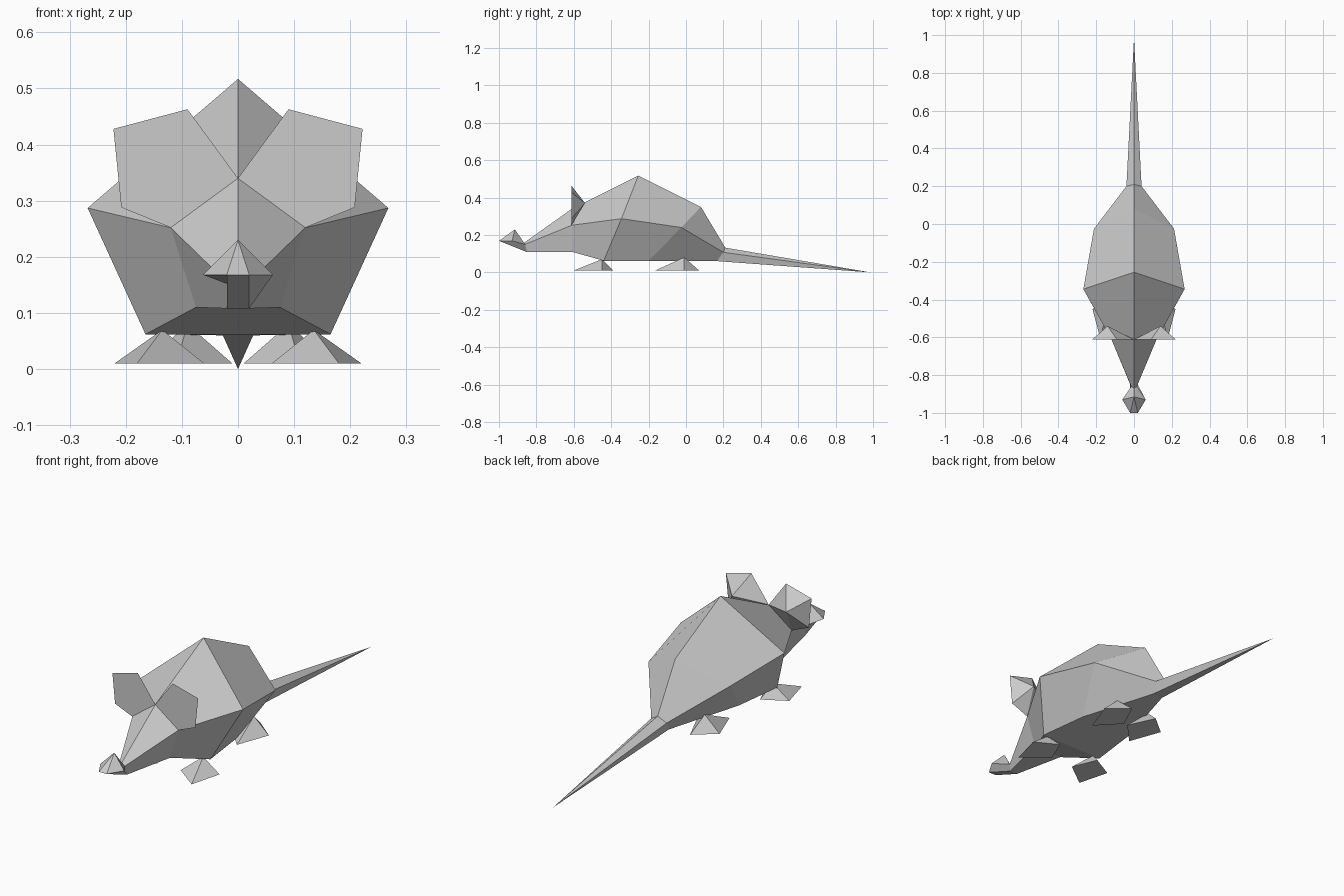
import bpy
import bmesh

cube = bpy.data.objects.get("Cube")
if cube:
    bpy.data.objects.remove(cube, do_unlink=True)

grey = bpy.data.materials.new("light_grey")
grey.use_nodes = True
grey.diffuse_color = (0.6, 0.6, 0.6, 1)
grey.node_tree.nodes["Principled BSDF"].inputs["Base Color"].default_value = (0.6, 0.6, 0.6, 1)


def finish(name, bm):
    bmesh.ops.recalc_face_normals(bm, faces=bm.faces)
    mesh = bpy.data.meshes.new(name)
    bm.to_mesh(mesh)
    bm.free()
    mesh.materials.append(grey)
    obj = bpy.data.objects.new(name, mesh)
    bpy.context.collection.objects.link(obj)
    return obj


def mirrored(p):
    return (-p[0], p[1], p[2])


def fan(bm, ring, tip):
    """Join a closed ring to one point."""
    for i, v in enumerate(ring):
        bm.faces.new((v, ring[(i + 1) % len(ring)], tip))


def pyramid(name, base, apex):
    bm = bmesh.new()
    ring = [bm.verts.new(p) for p in base]
    bm.faces.new(ring)
    fan(bm, ring, bm.verts.new(apex))
    return finish(name, bm)


# Body: five-sided sections from nose to rump (spine, flank, belly), then the tail
sections = [
    ((0, -0.915, 0.23), (0.062, -0.93, 0.168), (0.02, -1.0, 0.168)),
    ((0, -0.87, 0.155), (0.015, -0.86, 0.15), (0.02, -0.85, 0.108)),
    ((0, -0.61, 0.34), (0.12, -0.61, 0.252), (0.075, -0.61, 0.11)),
    ((0, -0.255, 0.517), (0.268, -0.345, 0.287), (0.165, -0.44, 0.062)),
    ((0, 0.08, 0.35), (0.212, -0.025, 0.24), (0.135, -0.2, 0.062)),
    ((0, 0.21, 0.132), (0.04, 0.2, 0.107), (0.027, 0.165, 0.06)),
]
bm = bmesh.new()
rings = []
for spine, flank, belly in sections:
    points = (spine, flank, belly, mirrored(belly), mirrored(flank))
    rings.append([bm.verts.new(p) for p in points])
for a, b in zip(rings, rings[1:]):
    for i in range(5):
        j = (i + 1) % 5
        bm.faces.new((a[i], a[j], b[j], b[i]))
nose = rings[0]
for i in range(1, 4):
    bm.faces.new((nose[0], nose[i], nose[i + 1]))
fan(bm, rings[-1], bm.verts.new((0, 0.985, 0)))
finish("body_and_tail", bm)

# Ears: flat five-sided fronts with a pointed back
ear_outline = [(0, 0.34), (0.09, 0.463), (0.222, 0.428), (0.208, 0.288), (0.12, 0.252)]
ear = [(x, -0.612, z) for x, z in ear_outline]
ear_back = (0.14, -0.54, 0.37)

# Feet: low four-sided pyramids, turned outwards
front_sole = [(0.06, -0.51), (0.11, -0.39), (0.22, -0.45), (0.18, -0.6)]
back_sole = [(0.01, -0.06), (0.07, 0.07), (0.167, -0.01), (0.11, -0.165)]
parts = {
    "ear": (ear, ear_back),
    "front_foot": ([(x, y, 0.01) for x, y in front_sole], (0.135, -0.45, 0.07)),
    "back_foot": ([(x, y, 0.01) for x, y in back_sole], (0.09, -0.01, 0.08)),
}
for name, (base, apex) in parts.items():
    pyramid("left_" + name, base, apex)
    pyramid("right_" + name, [mirrored(p) for p in base], mirrored(apex))
